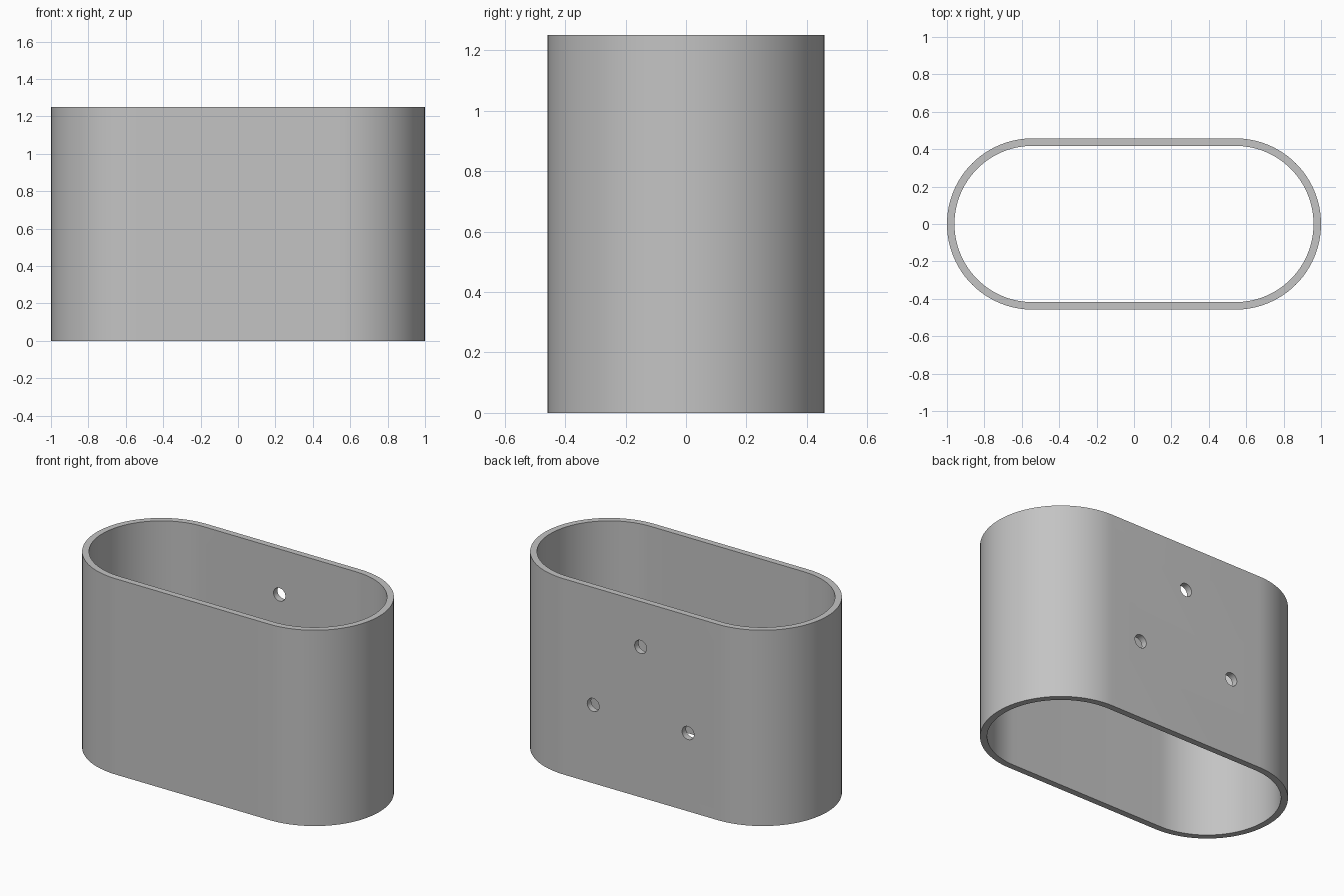
import bpy
import bmesh
from math import pi, sin, cos, radians

RADIUS, HALF_STRAIGHT, WALL, HEIGHT = 0.458, 0.542, 0.04, 1.25
ARC_STEPS = 48
HOLE_RADIUS = 0.042
HOLES = [(0, 0.96), (-0.335, 0.5), (0.335, 0.5)]  # x, z on the back wall

if "Cube" in bpy.data.objects:
    bpy.data.objects.remove(bpy.data.objects["Cube"])

grey = bpy.data.materials.new("plain grey")
grey.use_nodes = True
grey.diffuse_color = (0.55, 0.55, 0.55, 1)
grey.node_tree.nodes["Principled BSDF"].inputs["Base Color"].default_value = grey.diffuse_color


def stadium(radius):
    """Outline of two half circles joined by straight sides."""
    points = []
    for side, start in ((1, -pi / 2), (-1, pi / 2)):
        for i in range(ARC_STEPS + 1):
            a = start + pi * i / ARC_STEPS
            points.append((side * HALF_STRAIGHT + radius * cos(a), radius * sin(a)))
    return points


# Oval sleeve: outer and inner walls joined by flat rims
bm = bmesh.new()
loops = [[bm.verts.new((x, y, z)) for x, y in stadium(r)]
         for r, z in ((RADIUS, 0), (RADIUS, HEIGHT),
                      (RADIUS - WALL, HEIGHT), (RADIUS - WALL, 0))]
count = len(loops[0])
for k in range(4):
    a, b = loops[k], loops[(k + 1) % 4]
    for i in range(count):
        j = (i + 1) % count
        bm.faces.new((a[i], a[j], b[j], b[i]))
bmesh.ops.recalc_face_normals(bm, faces=bm.faces)
mesh = bpy.data.meshes.new("oval_sleeve")
bm.to_mesh(mesh)
bm.free()
mesh.materials.append(grey)
sleeve = bpy.data.objects.new("oval_sleeve", mesh)
bpy.context.collection.objects.link(sleeve)

# Three screw holes through the back wall
for n, (x, z) in enumerate(HOLES):
    bpy.ops.mesh.primitive_cylinder_add(
        vertices=32, radius=HOLE_RADIUS, depth=0.2,
        location=(x, RADIUS - WALL / 2, z), rotation=(pi / 2, 0, 0))
    cutter = bpy.context.object
    cutter.name = f"hole_cutter_{n + 1}"
    cutter.data.materials.append(grey)
    cutter.hide_render = True
    bpy.ops.object.select_all(action="DESELECT")
    sleeve.select_set(True)
    bpy.context.view_layer.objects.active = sleeve
    cut = sleeve.modifiers.new("screw_hole", "BOOLEAN")
    cut.operation = "DIFFERENCE"
    cut.solver = "EXACT"
    cut.object = cutter
    bpy.ops.object.modifier_apply(modifier=cut.name)
    bpy.data.objects.remove(cutter)

bpy.ops.object.shade_smooth_by_angle(angle=radians(30))
